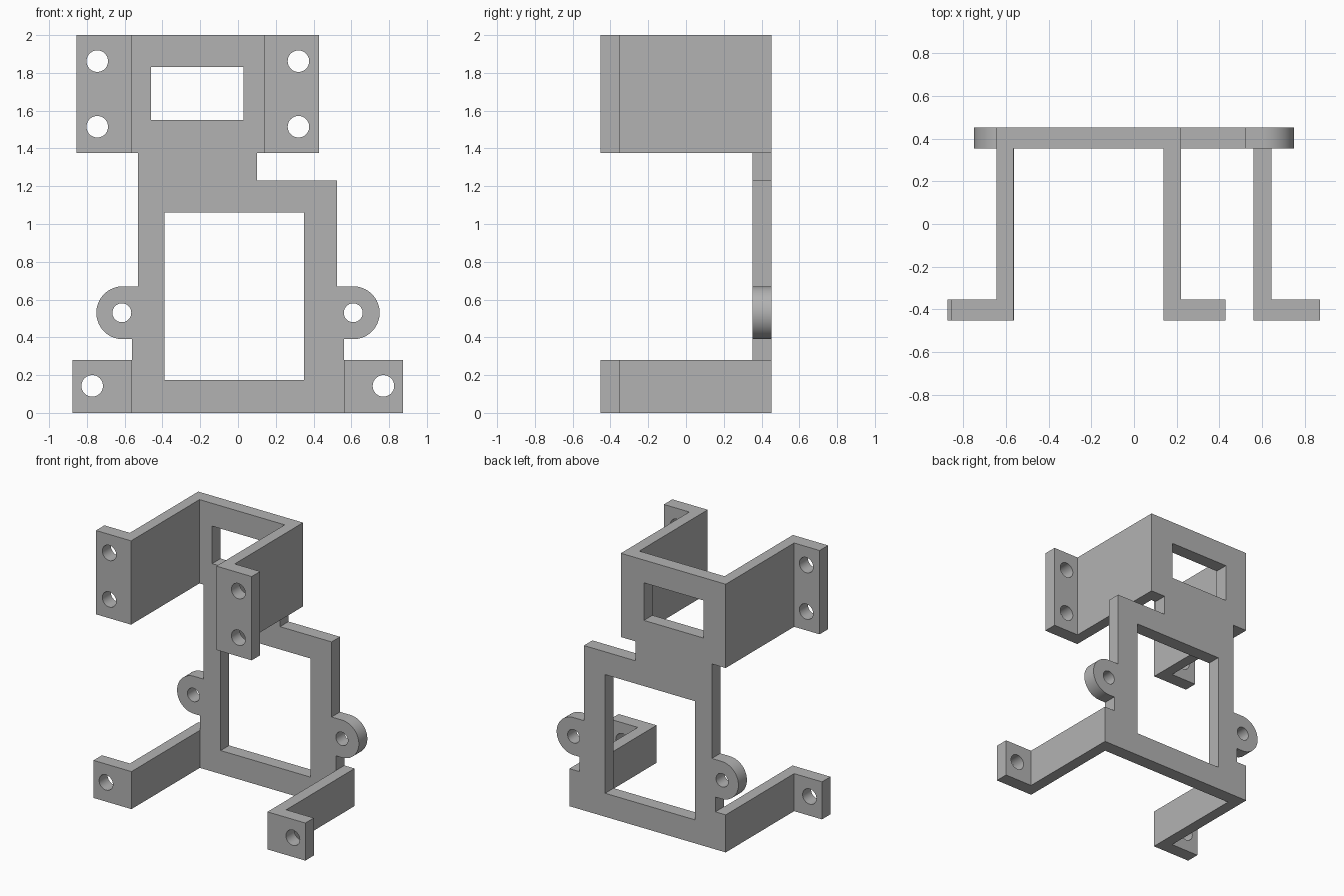
import bpy
import bmesh
from math import pi, sin, cos, radians

cube = bpy.data.objects.get("Cube")
if cube:
    bpy.data.objects.remove(cube, do_unlink=True)

# One flat grey
grey = bpy.data.materials.new("plain_grey")
grey.use_nodes = True
grey.diffuse_color = (0.45, 0.45, 0.45, 1)
grey.node_tree.nodes["Principled BSDF"].inputs["Base Color"].default_value = (0.45, 0.45, 0.45, 1)

FRONT, BACK, THICK = -0.453, 0.453, 0.1


def rect(x0, x1, z0, z1):
    return [(x0, z0), (x1, z0), (x1, z1), (x0, z1)]


def arc(cx, cz, r, start, end, steps):
    angles = [start + (end - start) * i / steps for i in range(steps + 1)]
    return [(cx + r * cos(a), cz + r * sin(a)) for a in angles]


def hole(cx, cz, r):
    return arc(cx, cz, r, 0, 2 * pi, 40)[:-1]


def plate(name, loops, y0, y1):
    """Upright plate: the first loop is the outline, the others are openings."""
    curve = bpy.data.curves.new(name, "CURVE")
    curve.dimensions = "2D"
    curve.fill_mode = "BOTH"
    curve.extrude = (y1 - y0) / 2
    for loop in loops:
        spline = curve.splines.new("POLY")
        spline.points.add(len(loop) - 1)
        for point, (x, z) in zip(spline.points, loop):
            point.co = (x, z, 0, 1)
        spline.use_cyclic_u = True
    obj = bpy.data.objects.new(name, curve)
    bpy.context.collection.objects.link(obj)
    obj.location.y = (y0 + y1) / 2
    obj.rotation_euler.x = pi / 2
    bpy.ops.object.select_all(action="DESELECT")
    obj.select_set(True)
    bpy.context.view_layer.objects.active = obj
    bpy.ops.object.convert(target="MESH")
    obj = bpy.context.object
    # Weld the caps to the rim
    bm = bmesh.new()
    bm.from_mesh(obj.data)
    bmesh.ops.remove_doubles(bm, verts=bm.verts, dist=0.0005)
    bmesh.ops.recalc_face_normals(bm, faces=bm.faces)
    bm.to_mesh(obj.data)
    bm.free()
    obj.data.materials.clear()
    obj.data.materials.append(grey)
    bpy.ops.object.shade_smooth_by_angle(angle=radians(30))
    return obj


# Back frame with rounded ears and two windows
right_ear = arc(0.61, 0.53, 0.14, -pi / 2, pi / 2, 32)
left_ear = arc(-0.61, 0.53, 0.14, pi / 2, 3 * pi / 2, 32)
outline = [(-0.645, 0), (0.645, 0), (0.645, 0.28), (0.56, 0.28), (0.56, 0.39)]
outline += right_ear
outline += [(0.525, 0.67), (0.525, 1.23), (0.1, 1.23), (0.1, 1.375),
            (0.22, 1.375), (0.22, 2), (-0.645, 2), (-0.645, 1.375),
            (-0.53, 1.375), (-0.53, 0.67)]
outline += left_ear
outline += [(-0.56, 0.39), (-0.56, 0.28), (-0.645, 0.28)]
plate("back_frame",
      [outline,
       rect(-0.46, 0.03, 1.55, 1.83),
       rect(-0.39, 0.35, 0.175, 1.06),
       hole(-0.615, 0.53, 0.05), hole(0.61, 0.53, 0.05)],
      BACK - THICK, BACK)


# Arms reaching forward, each ending in a drilled foot
def arm(name, wall, foot, heights, hole_x, hole_heights):
    plate(name + "_arm", [rect(*wall, *heights)], FRONT + THICK, BACK - THICK)
    holes = [hole(hole_x, z, 0.057) for z in hole_heights]
    plate(name + "_foot", [rect(*foot, *heights)] + holes, FRONT, FRONT + THICK)


low, high = (0, 0.28), (1.375, 2)
arm("lower_right", (-0.645, -0.562), (-0.875, -0.562), low, -0.772, [0.143])
arm("lower_left", (0.56, 0.645), (0.56, 0.873), low, 0.77, [0.143])
arm("upper_right", (-0.645, -0.565), (-0.855, -0.565), high, -0.745, [1.515, 1.862])
arm("upper_left", (0.138, 0.22), (0.138, 0.43), high, 0.32, [1.515, 1.862])
